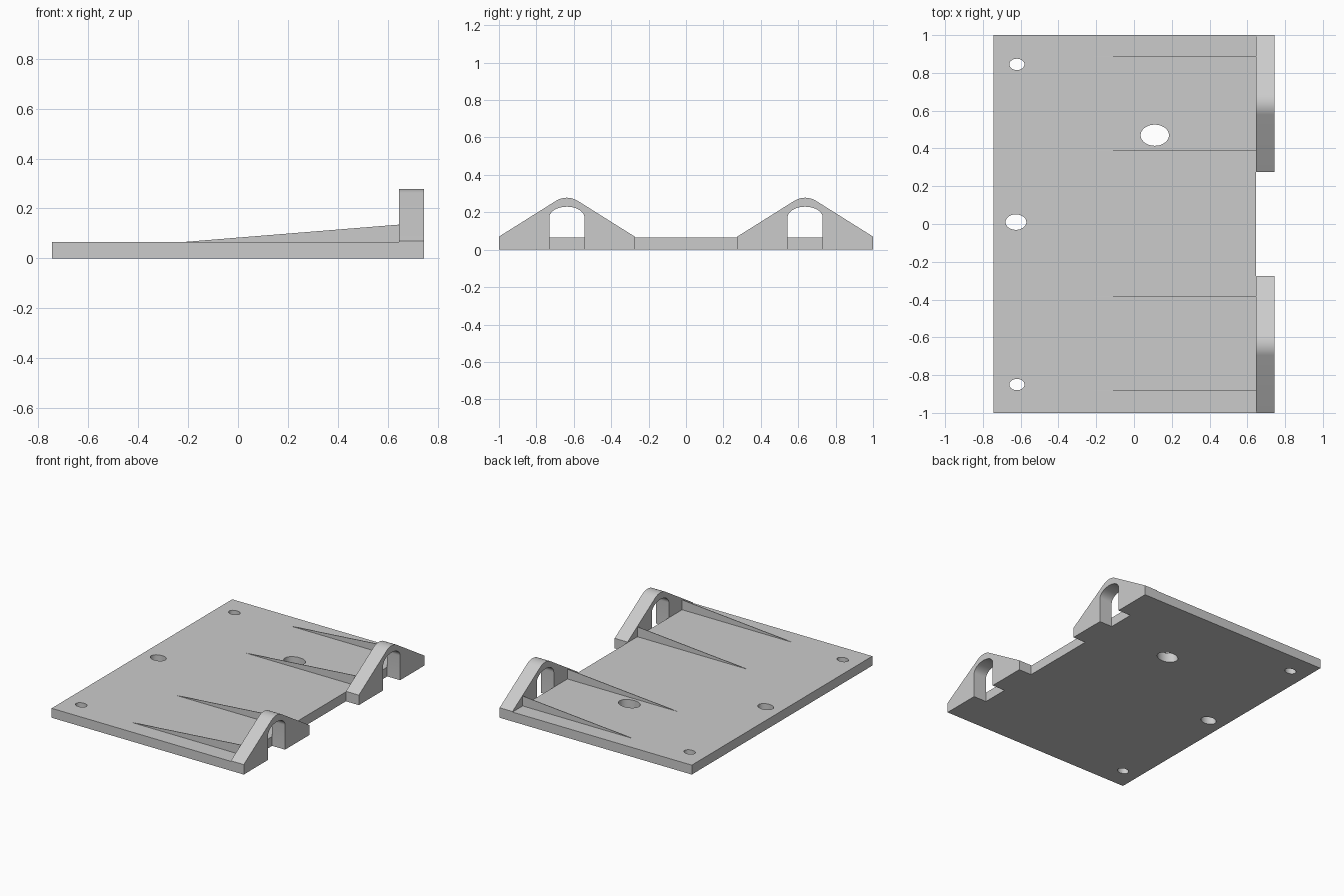
import bpy
import bmesh
from math import cos, sin, pi, radians
from mathutils import Matrix, Vector

cube = bpy.data.objects.get("Cube")
if cube:
    bpy.data.objects.remove(cube)

grey = bpy.data.materials.new("light grey")
grey.use_nodes = True
colour = (0.6, 0.6, 0.6, 1)
grey.diffuse_color = colour
grey.node_tree.nodes["Principled BSDF"].inputs["Base Color"].default_value = colour

# Axis frames: (profile u, profile v, extrusion) -> (x, y, z)
FLAT = Matrix.Identity(3)
ACROSS_X = Matrix(((0, 0, 1), (1, 0, 0), (0, 1, 0)))
ACROSS_Y = Matrix(((1, 0, 0), (0, 0, 1), (0, 1, 0)))


def arc(cu, cv, ru, rv, start, end, steps):
    """Points on an elliptical arc, angles in degrees."""
    angles = [radians(start + (end - start) * i / steps) for i in range(steps + 1)]
    return [(cu + ru * cos(a), cv + rv * sin(a)) for a in angles]


def extrude(name, loops, frame, start, depth):
    """Fill an outline with optional hole loops and extrude it."""
    bm = bmesh.new()
    for loop in loops:
        verts = [bm.verts.new(frame @ Vector((u, v, start))) for u, v in loop]
        for a, b in zip(verts, verts[1:] + verts[:1]):
            bm.edges.new((a, b))
    bmesh.ops.triangle_fill(bm, use_beauty=True, edges=bm.edges[:])
    result = bmesh.ops.extrude_face_region(bm, geom=bm.faces[:])
    moved = [g for g in result["geom"] if isinstance(g, bmesh.types.BMVert)]
    bmesh.ops.translate(bm, verts=moved, vec=frame @ Vector((0, 0, depth)))
    bmesh.ops.recalc_face_normals(bm, faces=bm.faces[:])
    mesh = bpy.data.meshes.new(name)
    bm.to_mesh(mesh)
    bm.free()
    mesh.materials.append(grey)
    mesh.shade_smooth()
    mesh.set_sharp_from_angle(angle=radians(28))
    obj = bpy.data.objects.new(name, mesh)
    bpy.context.collection.objects.link(obj)
    return obj


EDGE = 0.745      # half width in x
INNER = 0.645     # where the brackets meet the plate
THICK = 0.066     # plate thickness

# Base plate with oval holes
outline = [(-EDGE, -1), (INNER, -1), (INNER, 1), (-EDGE, 1)]
holes = [(-0.62, 0.845, 0.04, 0.03), (-0.62, -0.85, 0.04, 0.03),
         (-0.625, 0.01, 0.055, 0.041), (0.11, 0.47, 0.075, 0.056)]
loops = [outline] + [arc(*h, 0, 360, 40)[:-1] for h in holes]
extrude("base_plate", loops, FLAT, 0, THICK)

# Arched brackets, open at the bottom
for side, name in ((-1, "front_bracket"), (1, "back_bracket")):
    mid = side * 0.637
    half, slot = 0.363, 0.094
    profile = [(mid + half, 0), (mid + half, THICK + 0.004)]
    profile += arc(mid, 0.168, 0.11, 0.11, 58, 122, 12)
    profile += [(mid - half, THICK + 0.004), (mid - half, 0), (mid - slot, 0)]
    profile += arc(mid, 0.172, slot, 0.058, 180, 0, 20)
    profile += [(mid + slot, 0)]
    extrude(name, [profile], ACROSS_X, INNER, EDGE - INNER)

# Thin wedge ribs bracing the brackets
rib = [(-0.21, THICK), (INNER, THICK), (INNER, 0.135)]
for i, y in enumerate((-0.88, -0.385, 0.39, 0.885)):
    extrude(f"rib_{i + 1}", [rib], ACROSS_Y, y - 0.002, 0.004)
